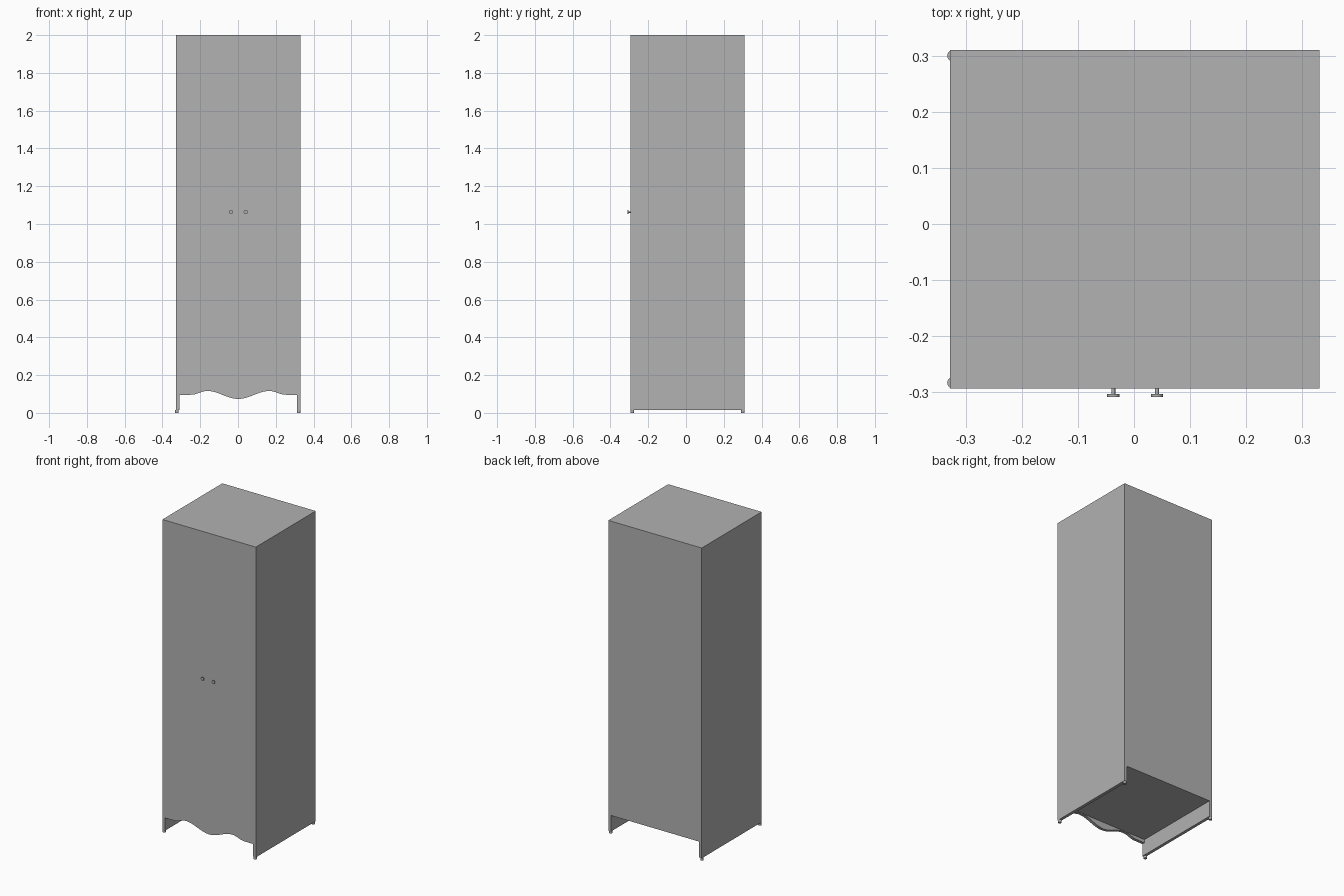
import bpy, bmesh, math
from mathutils import Matrix, Vector

cube = bpy.data.objects.get("Cube")
if cube:
    bpy.data.objects.remove(cube, do_unlink=True)

grey = bpy.data.materials.new("plain grey")
grey.use_nodes = True
grey.diffuse_color = (0.445, 0.445, 0.445, 1)
grey.node_tree.nodes["Principled BSDF"].inputs["Base Color"].default_value = grey.diffuse_color

# Cabinet extents and board thickness
LEFT, RIGHT, FRONT, BACK, TOP = -0.329, 0.332, -0.294, 0.311, 2.0
T = 0.019
FLOOR, FOOT = 0.117, 0.015
IN_L, IN_R, IN_F, IN_B = LEFT + T, RIGHT - T, FRONT + T, BACK - T
MID = (LEFT + RIGHT) / 2


def finish(name, bm):
    bmesh.ops.recalc_face_normals(bm, faces=bm.faces)
    mesh = bpy.data.meshes.new(name)
    bm.to_mesh(mesh)
    bm.free()
    mesh.materials.append(grey)
    obj = bpy.data.objects.new(name, mesh)
    bpy.context.collection.objects.link(obj)
    return obj


def board(name, x, y, z):
    bm = bmesh.new()
    size = Vector((x[1] - x[0], y[1] - y[0], z[1] - z[0]))
    centre = Vector((x[0] + x[1], y[0] + y[1], z[0] + z[1])) / 2
    bmesh.ops.create_cube(bm, size=1, matrix=Matrix.Translation(centre) @ Matrix.Diagonal(size).to_4x4())
    return finish(name, bm)


def add_disc(bm, centre, radius, depth, along_y=False):
    turn = Matrix.Rotation(math.pi / 2 if along_y else 0, 4, "X")
    bmesh.ops.create_cone(bm, cap_ends=True, segments=24, radius1=radius, radius2=radius,
                          depth=depth, matrix=Matrix.Translation(centre) @ turn)


def smooth(obj):
    bpy.ops.object.select_all(action="DESELECT")
    obj.select_set(True)
    bpy.context.view_layer.objects.active = obj
    bpy.ops.object.shade_smooth_by_angle(angle=math.radians(40))


# Carcass
board("right_side", (LEFT, IN_L), (FRONT, BACK), (FOOT, TOP))
board("left_side", (IN_R, RIGHT), (FRONT, BACK), (FOOT, TOP))
board("top_panel", (IN_L, IN_R), (FRONT, BACK), (TOP - T, TOP))
board("bottom_panel", (IN_L, IN_R), (IN_F, IN_B), (FLOOR, FLOOR + T))
board("back_panel", (IN_L, IN_R), (IN_B, BACK), (FLOOR, TOP - T))

# Pair of flush doors
board("right_door", (IN_L, MID), (FRONT, IN_F), (FLOOR + T, TOP - T))
board("left_door", (MID, IN_R), (FRONT, IN_F), (FLOOR + T, TOP - T))


# Apron with a wavy lower edge
def wave(x):
    d = abs(x - MID)
    if d < 0.165:
        a, b, t = 0.074, 0.116, d / 0.165
    else:
        a, b, t = 0.116, 0.096, min(1, (d - 0.165) / 0.085)
    return a + (b - a) * (1 - math.cos(math.pi * t)) / 2


bm = bmesh.new()
steps = 64
xs = [IN_L + (IN_R - IN_L) * i / steps for i in range(steps + 1)]
outline = [(x, wave(x)) for x in xs] + [(IN_R, FLOOR + T), (IN_L, FLOOR + T)]
face = bm.faces.new([bm.verts.new((x, FRONT, z)) for x, z in outline])
ext = bmesh.ops.extrude_face_region(bm, geom=[face])
bmesh.ops.translate(bm, vec=(0, T, 0),
                    verts=[v for v in ext["geom"] if isinstance(v, bmesh.types.BMVert)])
smooth(finish("apron", bm))

# Door knobs: stem and flat disc
for side, x in (("right", -0.037), ("left", 0.041)):
    bm = bmesh.new()
    add_disc(bm, (x, FRONT - 0.005, 1.063), 0.0035, 0.012, True)
    add_disc(bm, (x, FRONT - 0.0125, 1.063), 0.011, 0.005, True)
    smooth(finish(side + "_knob", bm))

# Small round feet under the side boards
for side, x in (("right", -0.324), ("left", 0.322)):
    for end, y in (("front", FRONT + 0.01), ("back", BACK - 0.01)):
        bm = bmesh.new()
        add_disc(bm, (x, y, FOOT / 2), 0.01, FOOT)
        smooth(finish(f"{end}_{side}_foot", bm))
